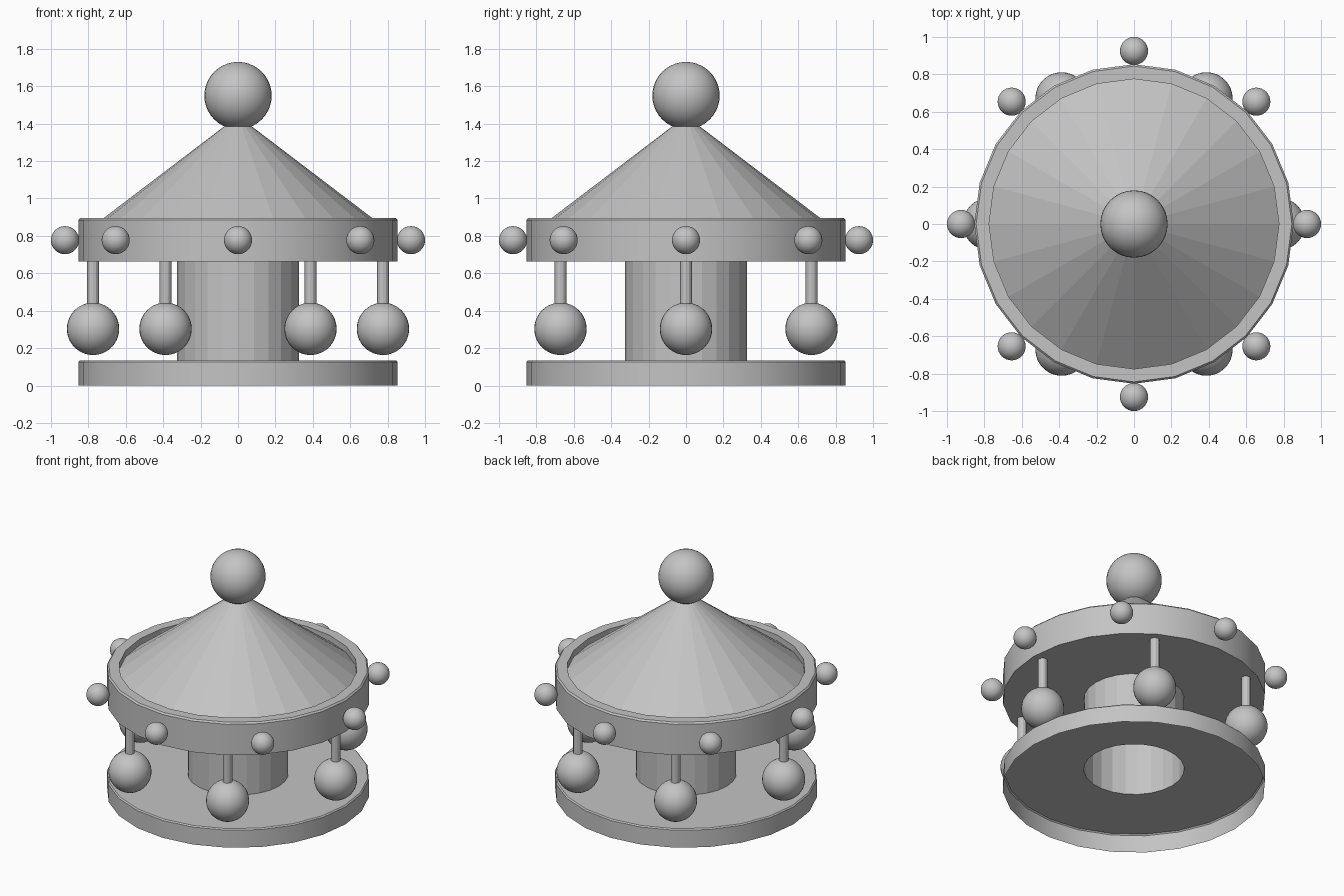
import bpy
import bmesh
from math import cos, sin, tau, radians

cube = bpy.data.objects.get("Cube")
if cube:
    bpy.data.objects.remove(cube, do_unlink=True)

grey = bpy.data.materials.new("plain_grey")
grey.use_nodes = True
grey.diffuse_color = (0.55, 0.55, 0.55, 1)
grey.node_tree.nodes["Principled BSDF"].inputs["Base Color"].default_value = (0.55, 0.55, 0.55, 1)

SIDES = 24


def finish(bm, name, location=(0, 0, 0)):
    mesh = bpy.data.meshes.new(name)
    bm.to_mesh(mesh)
    bm.free()
    mesh.materials.append(grey)
    obj = bpy.data.objects.new(name, mesh)
    obj.location = location
    bpy.context.collection.objects.link(obj)
    return obj


def lathe(name, profile):
    """Turn a list of (radius, height) points around the z axis."""
    bm = bmesh.new()
    verts = [bm.verts.new((r, 0, z)) for r, z in profile]
    edges = [bm.edges.new(pair) for pair in zip(verts, verts[1:])]
    bmesh.ops.spin(bm, geom=verts + edges, cent=(0, 0, 0), axis=(0, 0, 1),
                   angle=tau, steps=SIDES, use_duplicate=False)
    bmesh.ops.remove_doubles(bm, verts=bm.verts[:], dist=0.0005)
    bmesh.ops.recalc_face_normals(bm, faces=bm.faces[:])
    # Outer bands are smooth, everything else stays faceted
    for face in bm.faces:
        face.smooth = all(v.co.xy.length > 0.8 for v in face.verts)
    for edge in bm.edges:
        edge.smooth = edge.calc_face_angle(0) < radians(35)
    return finish(bm, name)


def ball(name, radius, location):
    bm = bmesh.new()
    bmesh.ops.create_uvsphere(bm, u_segments=32, v_segments=20, radius=radius)
    for face in bm.faces:
        face.smooth = True
    return finish(bm, name, location)


def rod(name, radius, bottom, top, x, y):
    bm = bmesh.new()
    bmesh.ops.create_cone(bm, cap_ends=True, segments=12, radius1=radius,
                          radius2=radius, depth=top - bottom)
    return finish(bm, name, (x, y, (bottom + top) / 2))


def ring(count, radius):
    for i in range(count):
        yield i + 1, radius * cos(tau * i / count), radius * sin(tau * i / count)


# Platform, column and canopy are one turned shell, open underneath
CORE = 0.327
RIM = 0.854
lathe("platform_column_and_canopy", [
    (RIM, 0), (RIM, 0.125), (RIM - 0.008, 0.133), (CORE, 0.133),
    (CORE, 0.663), (RIM, 0.663), (RIM, 0.885), (RIM - 0.01, 0.896),
    (0.775, 0.896), (0.775, 0.852), (0.07, 1.388), (0, 1.388)])

# Finial on the roof tip
ball("finial", 0.18, (0, 0, 1.55))

# Lamps around the canopy rim
for i, x, y in ring(8, 0.925):
    ball(f"rim_lamp_{i}", 0.075, (x, y, 0.777))

# Hanging seats on rods
for i, x, y in ring(6, 0.775):
    rod(f"seat_rod_{i}", 0.031, 0.35, 0.665, x, y)
    ball(f"seat_{i}", 0.14, (x, y, 0.303))
